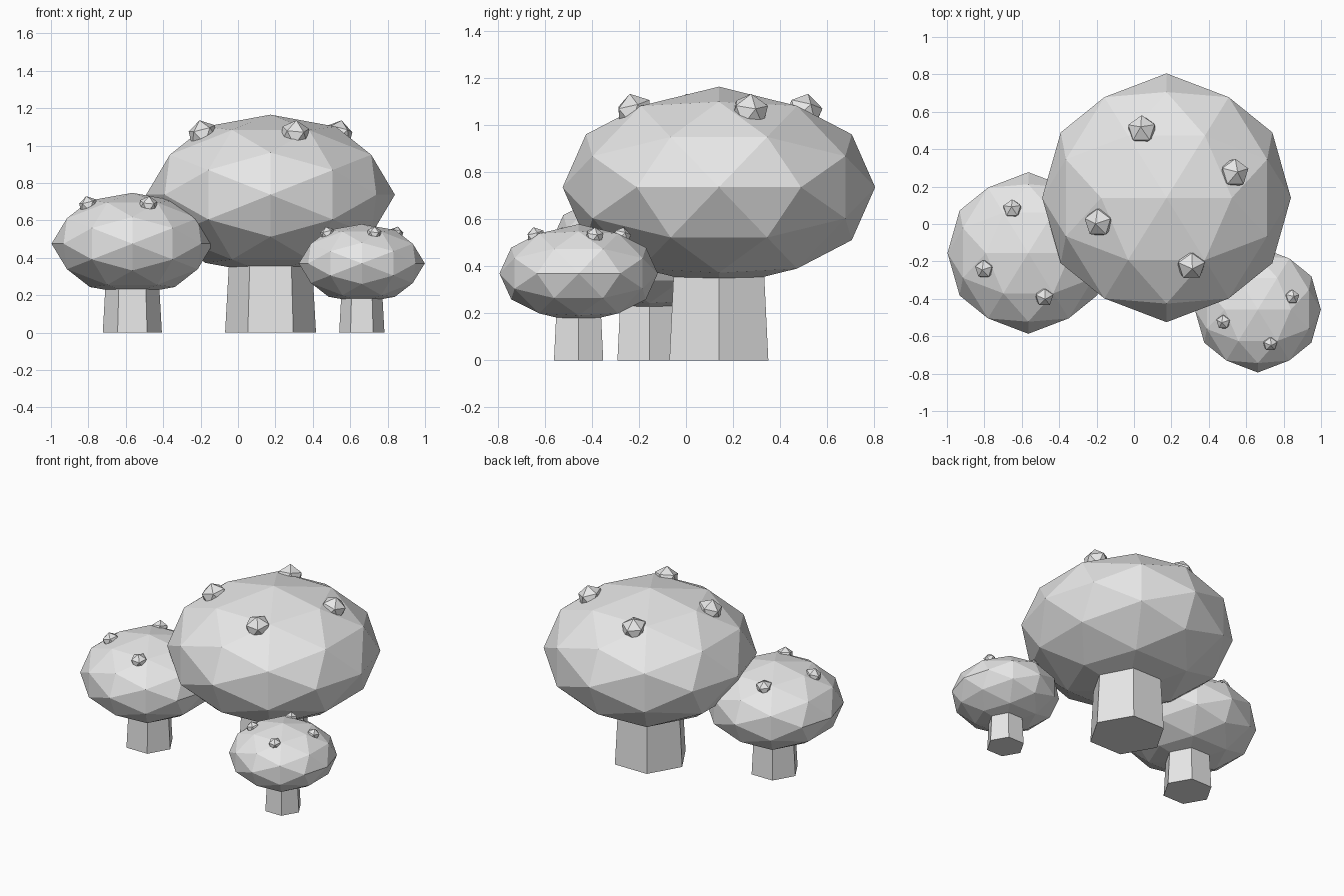
import bpy
import bmesh
import math
from mathutils import Matrix, Vector

cube = bpy.data.objects.get("Cube")
if cube:
    bpy.data.objects.remove(cube)

# One plain material for everything
grey = bpy.data.materials.new("light grey")
grey.use_nodes = True
colour = (0.8, 0.8, 0.8, 1)
grey.diffuse_color = colour
grey.node_tree.nodes["Principled BSDF"].inputs["Base Color"].default_value = colour

# Turns the icosphere so that edge midpoints lie on the x, y and z axes
ALIGN = Matrix.Rotation(-math.atan(2 / (1 + math.sqrt(5))), 4, 'Y')


def finish(name, bm):
    mesh = bpy.data.meshes.new(name)
    bm.to_mesh(mesh)
    bm.free()
    mesh.materials.append(grey)
    obj = bpy.data.objects.new(name, mesh)
    bpy.context.collection.objects.link(obj)
    return obj


def ico(name, centre, subdivisions, matrix):
    bm = bmesh.new()
    bmesh.ops.create_icosphere(bm, subdivisions=subdivisions, radius=1,
                               matrix=Matrix.Translation(centre) @ matrix)
    return finish(name, bm)


def mushroom(size, x, y, cap_z, radius, height, foot):
    # Faceted, flattened cap
    ico(size + "_cap", (x, y, cap_z), 2,
        Matrix.Diagonal((radius, radius, height, 1)) @ ALIGN)

    # Six-sided stem, slightly narrower towards the cap
    bm = bmesh.new()
    bmesh.ops.create_cone(bm, cap_ends=True, segments=6, radius1=foot,
                          radius2=foot * 0.83, depth=cap_z,
                          matrix=Matrix.Translation((x, y, cap_z / 2))
                          @ Matrix.Rotation(math.radians(90), 4, 'Z'))
    finish(size + "_stem", bm)

    # Ring of four lumps, each leaning outwards
    for i in range(4):
        angle = math.radians(20 + 90 * i)
        out = Vector((math.cos(angle), math.sin(angle), 0))
        centre = Vector((x, y, cap_z + 0.74 * height)) + out * radius * 0.575
        lean = Matrix.Rotation(math.radians(15), 4, Vector((-out.y, out.x, 0)))
        ico(f"{size}_spot_{i + 1}", centre, 1,
            lean @ Matrix.Rotation(math.radians(90), 4, 'Z')
            @ Matrix.Scale(radius * 0.126, 4))


mushroom("large", 0.174, 0.14, 0.737, 0.665, 0.428, 0.243)
mushroom("medium", -0.565, -0.155, 0.475, 0.432, 0.272, 0.158)
mushroom("small", 0.662, -0.457, 0.37, 0.337, 0.21, 0.121)
